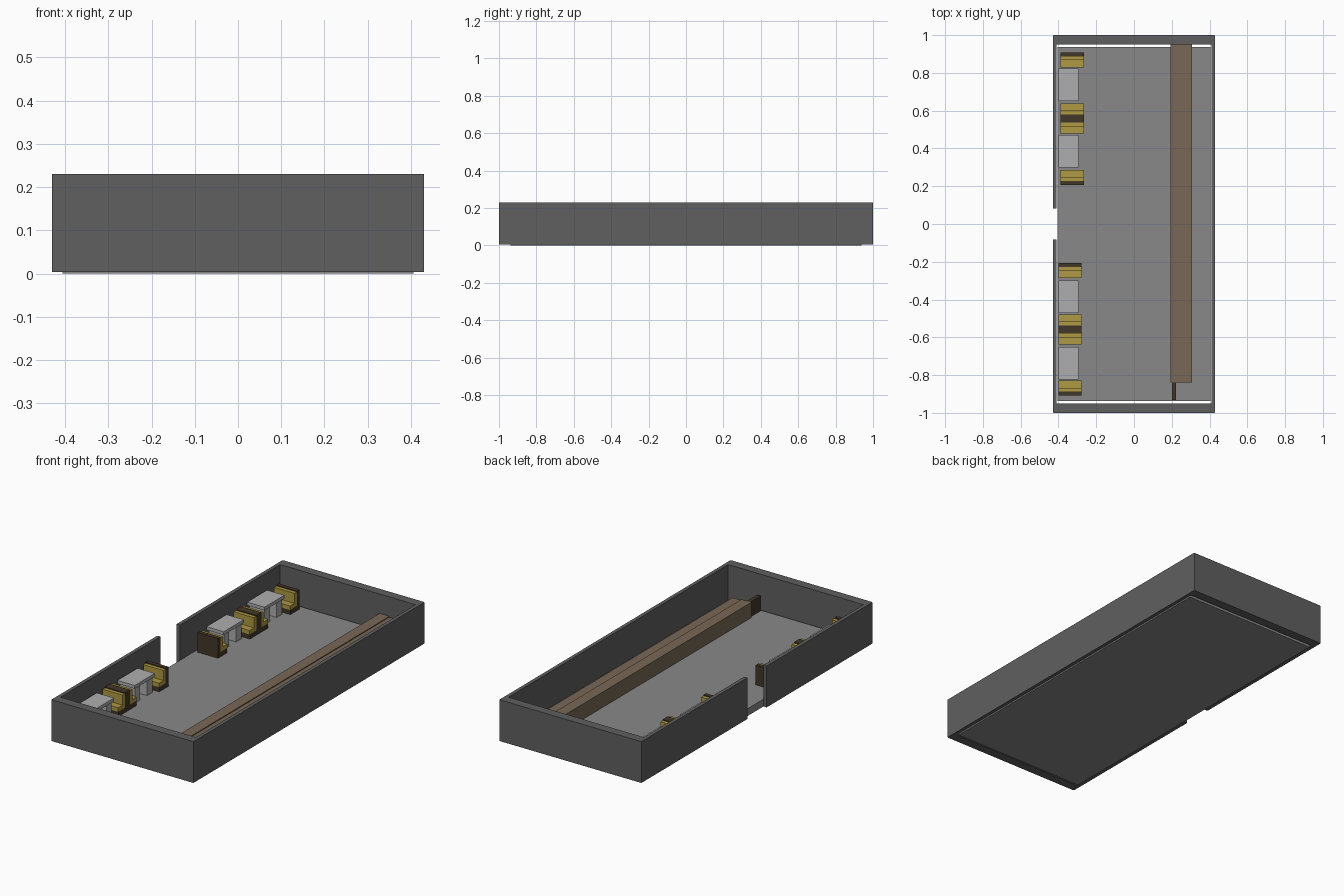
import bpy

if "Cube" in bpy.data.objects:
    bpy.data.objects.remove(bpy.data.objects["Cube"])


def material(name, rgb):
    m = bpy.data.materials.new(name)
    m.diffuse_color = (*rgb, 1)
    m.use_nodes = True
    m.node_tree.nodes["Principled BSDF"].inputs["Base Color"].default_value = m.diffuse_color
    return m


WALL = material("wall_grey", (0.115, 0.115, 0.115))
FLOOR = material("floor_grey", (0.25, 0.25, 0.25))
TABLE = material("table_grey", (0.42, 0.42, 0.42))
GOLD = material("gold_cushion", (0.43, 0.32, 0.055))
DARK = material("dark_wood", (0.055, 0.038, 0.022))
WOOD = material("counter_wood", (0.19, 0.14, 0.095))


def box(name, x, y, z, mat):
    """Box from (min, max) ranges on each axis."""
    (x0, x1), (y0, y1), (z0, z1) = sorted(x), sorted(y), sorted(z)
    verts = [(a, b, c) for c in (z0, z1)
             for a, b in ((x0, y0), (x1, y0), (x1, y1), (x0, y1))]
    faces = [(3, 2, 1, 0), (4, 5, 6, 7)]
    faces += [(i, (i + 1) % 4, (i + 1) % 4 + 4, i + 4) for i in range(4)]
    mesh = bpy.data.meshes.new(name)
    mesh.from_pydata(verts, [], faces)
    mesh.materials.append(mat)
    ob = bpy.data.objects.new(name, mesh)
    bpy.context.collection.objects.link(ob)
    return ob


FT = 0.04            # top of the floor
WZ = (0.004, 0.23)   # wall height range

# floor slab and right wall
box("floor", (-0.406, 0.406), (-0.938, 0.938), (0, FT), FLOOR)
box("right_wall", (0.41, 0.43), (-0.997, 0.997), WZ, WALL)

# end walls, and the left wall split by the doorway
for s, side in ((1, "back"), (-1, "front")):
    box(side + "_wall", (-0.427, 0.427), (s * 0.95, s), WZ, WALL)
    box(side + "_left_wall", (-0.43, -0.41), (s * 0.083, s * 0.997), WZ, WALL)


def seat(name, x, back, d):
    """Bench whose rear is at y = back and which faces direction d in y."""
    box(name + "_base", x, (back, back + d * 0.078), (FT, 0.066), DARK)
    box(name + "_back", x, (back, back + d * 0.022), (0.066, 0.148), DARK)
    box(name + "_back_cushion", x, (back + d * 0.022, back + d * 0.042),
        (0.066, 0.143), GOLD)
    box(name + "_cushion", x, (back + d * 0.042, back + d * 0.08),
        (0.066, 0.088), GOLD)


def table(name, y0, y1):
    """Table with a slab leg at each end."""
    box(name + "_top", (-0.40, -0.295), (y0, y1), (0.124, 0.142), TABLE)
    lo, hi = sorted((y0, y1))
    for i, y in enumerate((lo + 0.012, hi - 0.057)):
        box(f"{name}_leg_{i}", (-0.393, -0.302), (y, y + 0.045),
            (FT, 0.124), TABLE)


# booths on both sides of the doorway
for s, side in ((1, "back"), (-1, "front")):
    x = (-0.388, -0.265) if s > 0 else (-0.40, -0.278)
    for i, (y, d) in enumerate(((0.206, 1), (0.559, -1), (0.559, 1), (0.909, -1))):
        seat(f"{side}_seat_{i}", x, s * y, s * d)
    table(side + "_inner_table", s * 0.298, s * 0.472)
    table(side + "_outer_table", s * 0.65, s * 0.822)

# long counter in two strips, with a thin gate at its front end
box("counter_front", (0.192, 0.252), (-0.84, 0.952), (FT, 0.124), WOOD)
box("counter_rear", (0.252, 0.306), (-0.84, 0.952), (FT, 0.119), WOOD)
box("counter_gate", (0.2, 0.222), (-0.932, -0.84), (FT, 0.122), DARK)
